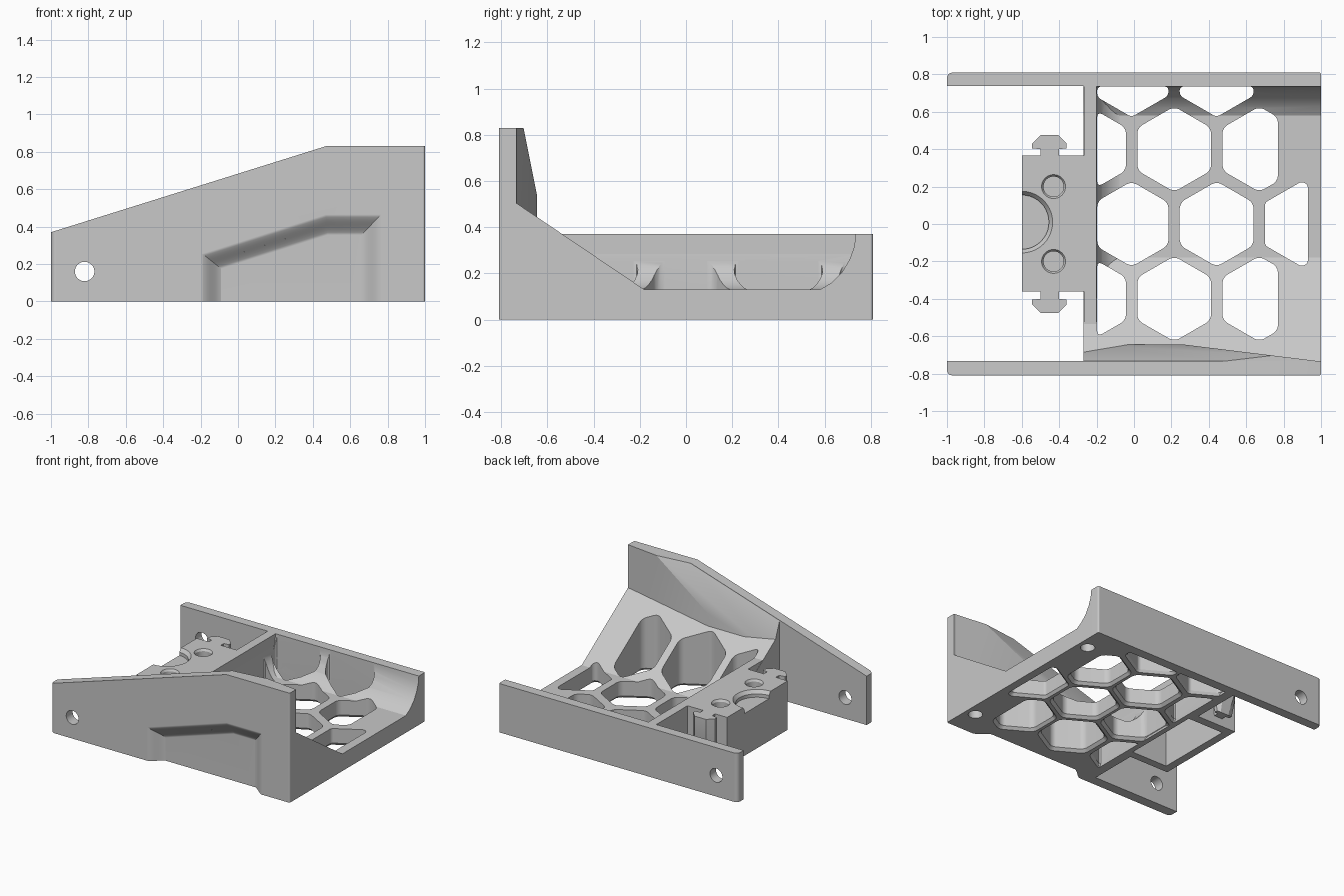
import bpy, bmesh, math
from mathutils import Vector

if "Cube" in bpy.data.objects:
    bpy.data.objects.remove(bpy.data.objects["Cube"])

GREY = (0.58, 0.58, 0.58, 1)
plastic = bpy.data.materials.new("grey plastic")
plastic.use_nodes = True
plastic.diffuse_color = GREY
plastic.node_tree.nodes["Principled BSDF"].inputs["Base Color"].default_value = GREY


def add_loft(bm, loops):
    """Bridge equal-length loops of points and cap both ends."""
    rings = [[bm.verts.new(p) for p in loop] for loop in loops]
    n = len(rings[0])
    for a, b in zip(rings, rings[1:]):
        for i in range(n):
            j = (i + 1) % n
            bm.faces.new((a[i], a[j], b[j], b[i]))
    bm.faces.new(rings[0])
    bm.faces.new(rings[-1])


def finish(name, bm):
    bmesh.ops.recalc_face_normals(bm, faces=bm.faces)
    mesh = bpy.data.meshes.new(name)
    bm.to_mesh(mesh)
    bm.free()
    mesh.materials.append(plastic)
    obj = bpy.data.objects.new(name, mesh)
    bpy.context.collection.objects.link(obj)
    return obj


def solid(name, *lofts):
    bm = bmesh.new()
    for loops in lofts:
        add_loft(bm, loops)
    return finish(name, bm)


def along(axis, profile, *stations):
    """Place a 2D profile at several stations on an axis."""
    put = {"x": lambda a, b, t: (t, a, b),
           "y": lambda a, b, t: (a, t, b),
           "z": lambda a, b, t: (a, b, t)}[axis]
    return [[put(a, b, t) for a, b in profile] for t in stations]


def rect(x0, x1, y0, y1):
    return [(x0, y0), (x1, y0), (x1, y1), (x0, y1)]


def circle(cx, cy, r, n=40):
    return [(cx + r * math.cos(math.tau * i / n), cy + r * math.sin(math.tau * i / n))
            for i in range(n)]


def cut(obj, *cutters):
    bpy.context.view_layer.objects.active = obj
    for cutter in cutters:
        mod = obj.modifiers.new("cut", "BOOLEAN")
        mod.operation, mod.solver, mod.object = "DIFFERENCE", "EXACT", cutter
        bpy.ops.object.modifier_apply(modifier=mod.name)


def round_outer_corners(obj, side):
    """Round the upright outer edges of a wall, more at the open end."""
    bm = bmesh.new()
    bm.from_mesh(obj.data)
    for end, radius in ((-1, 0.03), (1, 0.012)):
        edges = [e for e in bm.edges if all(abs(v.co.y - side) < 1e-4
                                            and abs(v.co.x - end) < 1e-4 for v in e.verts)]
        bmesh.ops.bevel(bm, geom=edges, offset=radius, segments=4, profile=0.5,
                        affect="EDGES")
    bm.to_mesh(obj.data)
    bm.free()


def hexagon(cx, cy, x_max):
    """Rounded hexagon, trimmed to the open area of the floor."""
    bm = bmesh.new()
    r = 0.228
    bm.faces.new([bm.verts.new((cx + r * math.sin(i * math.pi / 3),
                                cy + r * math.cos(i * math.pi / 3), 0)) for i in range(6)])
    for point, normal in (((-0.197, 0, 0), (-1, 0, 0)), ((x_max, 0, 0), (1, 0, 0)),
                          ((0, 0.735, 0), (0, 1, 0))):
        bmesh.ops.bisect_plane(bm, geom=bm.verts[:] + bm.edges[:] + bm.faces[:],
                               plane_co=point, plane_no=normal, clear_outer=True)
    shortest = min(e.calc_length() for e in bm.edges)
    bmesh.ops.bevel(bm, geom=bm.verts[:], offset=min(0.03, shortest * 0.4), segments=3,
                    profile=0.5, affect="VERTICES")
    bm.faces.ensure_lookup_table()
    points = [v.co.xy for v in bm.faces[0].verts]
    bm.free()
    return points


def flared_prism(points):
    """Prism loops with a chamfered mouth at the underside."""
    mid = sum(points, Vector((0, 0))) / len(points)
    wide = [mid + (p - mid) * 1.1 for p in points]
    return (along("z", wide, -0.02) + along("z", wide, 0)
            + along("z", points, 0.02, 0.7))


# Cutters
recess_outer = [(-0.19, -0.05), (-0.19, 0.255), (0.47, 0.465), (0.765, 0.465), (0.765, -0.05)]
recess_inner = [(-0.09, -0.05), (-0.09, 0.175), (0.48, 0.355), (0.66, 0.355), (0.66, -0.05)]
recess_loops = along("y", recess_outer, -0.9)
for i in range(9):
    t = i / 8
    ring = [Vector(a).lerp(Vector(b), t) for a, b in zip(recess_outer, recess_inner)]
    ease = (t + t * t * (3 - 2 * t)) / 2
    recess_loops += along("y", ring, -0.81 + 0.073 * ease)
recess = solid("recess_cutter", recess_loops)
pin_hole = solid("pin_hole_cutter", along("y", circle(-0.82, 0.16, 0.052), -1, 1))
cells = []
for cy, centres, x_max in ((-0.4, (-0.24, 0.215, 0.67), 0.77),
                           (0, (-0.013, 0.442, 0.897), 0.93),
                           (0.4, (-0.24, 0.215, 0.67), 0.77),
                           (0.8, (-0.013, 0.442), 0.77)):
    cells += [flared_prism(hexagon(cx, cy, x_max)) for cx in centres]
honeycomb = solid("honeycomb_cutter", *cells)
screw_holes = solid("screw_hole_cutter",
                    *[along("z", circle(0.92, s * 0.6, 0.05), -0.1, 0.09) for s in (-1, 1)])
pocket = solid("pocket_cutter", along("z", rect(-0.54, -0.24, -0.3, 0.3), -0.1, 0.28))
top_holes = solid("top_hole_cutter",
                  *[along("z", circle(-0.43, s * 0.2, 0.054), 0.3, 0.355)
                    + along("z", circle(-0.43, s * 0.2, 0.064), 0.37, 0.5) for s in (-1, 1)],
                  along("z", circle(-0.6, 0.01, 0.145), 0.32, 0.345)
                  + along("z", circle(-0.6, 0.01, 0.165), 0.37, 0.5))

# Side walls
front_wall = solid("front_wall", along("y", [(-1, 0), (1, 0), (1, 0.83), (0.47, 0.83),
                                             (-1, 0.37)], -0.81, -0.733))
round_outer_corners(front_wall, -0.81)
cut(front_wall, recess, pin_hole)
back_wall = solid("back_wall", along("y", rect(-1, 1, 0, 0.37), 0.738, 0.81))
round_outer_corners(back_wall, 0.81)
cut(back_wall, pin_hole)

# Faceted thickening inside the tall wall
bm = bmesh.new()
for p in [(-0.27, -0.735, 0.597), (-0.27, -0.645, 0.37), (0.27, -0.645, 0.54),
          (0.47, -0.735, 0.83), (0.74, -0.703, 0.83), (1, -0.735, 0.83),
          (-0.27, -0.735, 0), (-0.27, -0.645, 0), (0.27, -0.645, 0), (1, -0.735, 0)]:
    bm.verts.new(p)
bmesh.ops.convex_hull(bm, input=bm.verts[:])
bmesh.ops.dissolve_limit(bm, angle_limit=0.01, verts=bm.verts[:], edges=bm.edges[:])
wall_rib = finish("wall_rib", bm)

# Tray floor with a ramp at the front and a curved back
floor_profile = [(-0.77, 0), (0.745, 0), (0.745, 0.37), (0.735, 0.37), (0.728, 0.315),
                 (0.708, 0.26), (0.675, 0.205), (0.63, 0.16), (0.58, 0.13),
                 (-0.18, 0.13), (-0.735, 0.505), (-0.77, 0.505)]
tray_floor = solid("tray_floor", along("x", floor_profile, -0.27, 1))
cut(tray_floor, honeycomb, screw_holes, recess, pocket)

# Cross wall and the concave fillet at its foot
cross_wall = solid("cross_wall", along("x", rect(-0.66, 0.74, 0, 0.37), -0.268, -0.2))
cut(cross_wall, pocket)
arc = [(-0.04 - 0.16 * math.cos(a * math.pi / 16), 0.285 - 0.16 * math.sin(a * math.pi / 16))
       for a in range(9)]
cross_fillet = solid("cross_fillet", along("y", [(-0.21, 0.285)] + arc + [(-0.04, 0.09),
                                                 (-0.21, 0.09)], -0.6, 0.74))
cut(cross_fillet, honeycomb)

# Mounting block
mount_block = solid("mount_block", along("z", rect(-0.6, -0.26, -0.36, 0.365), 0, 0.37))
cut(mount_block, pocket, top_holes)

# Hooked clips on both sides of the block
clip_plan = [(-0.5, 0.34), (-0.4, 0.34), (-0.4, 0.4), (-0.36, 0.405), (-0.36, 0.43),
             (-0.405, 0.475), (-0.5, 0.475), (-0.545, 0.43), (-0.545, 0.405), (-0.5, 0.4)]
clip_foot = [(-0.45 + (x + 0.45) * 0.7, min(y, 0.43)) for x, y in clip_plan]
clips = []
for name, s in (("back_clip", 1), ("front_clip", -1)):
    plan, foot = [[(x, s * y) for x, y in pts] for pts in (clip_plan, clip_foot)]
    clips.append(solid(name, along("z", foot, 0.06) + along("z", plan, 0.2, 0.37)))

# Remove cutters and shade
for cutter in (recess, pin_hole, honeycomb, screw_holes, pocket, top_holes):
    bpy.data.objects.remove(cutter)
for obj in [front_wall, back_wall, wall_rib, tray_floor, cross_wall, cross_fillet,
            mount_block] + clips:
    bpy.ops.object.select_all(action="DESELECT")
    obj.select_set(True)
    bpy.context.view_layer.objects.active = obj
    bpy.ops.object.shade_smooth_by_angle(angle=math.radians(25))
    weighted = obj.modifiers.new("even shading", "WEIGHTED_NORMAL")
    weighted.keep_sharp = True
